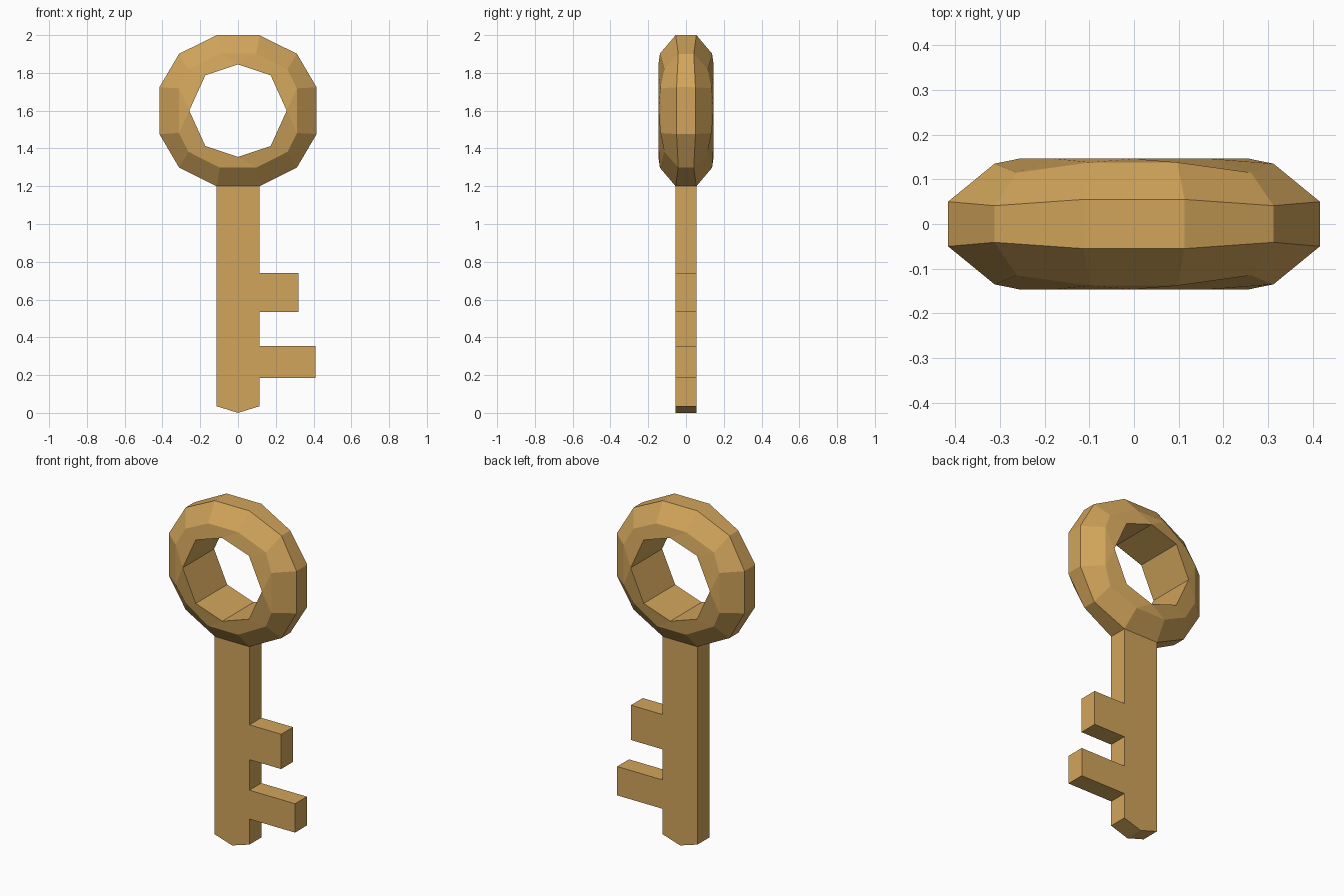
import bpy, bmesh

if "Cube" in bpy.data.objects:
    bpy.data.objects.remove(bpy.data.objects["Cube"])

brass = bpy.data.materials.new("brass")
brass.diffuse_color = (0.64, 0.375, 0.105, 1)
brass.use_nodes = True
brass.node_tree.nodes["Principled BSDF"].inputs["Base Color"].default_value = brass.diffuse_color


def finish(name, bm):
    bmesh.ops.recalc_face_normals(bm, faces=bm.faces)
    mesh = bpy.data.meshes.new(name)
    bm.to_mesh(mesh)
    bm.free()
    mesh.materials.append(brass)
    obj = bpy.data.objects.new(name, mesh)
    bpy.context.collection.objects.link(obj)
    return obj


def plate(name, outline, half):
    """Extrude an x-z outline through the key's thickness."""
    bm = bmesh.new()
    face = bm.faces.new([bm.verts.new((x, -half, z)) for x, z in outline])
    ext = bmesh.ops.extrude_face_region(bm, geom=[face])
    moved = [g for g in ext["geom"] if isinstance(g, bmesh.types.BMVert)]
    bmesh.ops.translate(bm, verts=moved, vec=(0, 2 * half, 0))
    return finish(name, bm)


# Shank with pointed tip and two teeth
plate("shank_and_teeth", [
    (0, 0), (0.113, 0.035), (0.113, 0.185), (0.41, 0.185), (0.41, 0.355),
    (0.113, 0.355), (0.113, 0.535), (0.32, 0.535), (0.32, 0.74),
    (0.113, 0.74), (0.113, 1.2), (-0.113, 1.2), (-0.113, 0.035)], 0.055)

# Ring handle: 12-sided outside, 8-sided hole, bevelled rim
CZ = 1.6


def twelve(quarter):
    """Mirror three first-quadrant points (x, y, z) into a closed loop of 12."""
    q = list(quarter)
    loop = q + [(-x, y, z) for x, y, z in reversed(q)]
    return loop + [(-x, y, -z) for x, y, z in loop]


def ring_handle():
    bm = bmesh.new()
    outer = twelve([(0.416, 0.05, 0.124), (0.312, 0.041, 0.301), (0.113, 0.055, 0.4)])
    rim = twelve([(0.312, 0.135, 0.118), (0.262, 0.115, 0.218), (0.097, 0.138, 0.302)])
    hole = [(0.258, 0), (0.173, 0.187), (0, 0.245), (-0.173, 0.187),
            (-0.258, 0), (-0.173, -0.187), (0, -0.245), (0.173, -0.187)]
    sides = []
    for s in (-1, 1):
        o = [bm.verts.new((x, s * y, CZ + z)) for x, y, z in outer]
        r = [bm.verts.new((x, s * y, CZ + z)) for x, y, z in rim]
        h = [bm.verts.new((x, s * 0.146, CZ + z)) for x, z in hole]
        sides.append((o, h))
        for i in range(12):
            j = (i + 1) % 12
            bm.faces.new((o[i], o[j], r[j], r[i]))
            k = 2 * (i // 3)
            if i % 3 == 2:      # triangle meeting a hole corner
                bm.faces.new((r[i], r[j], h[(k + 2) % 8]))
            else:
                a = k + i % 3
                bm.faces.new((r[i], r[j], h[(a + 1) % 8], h[a]))
    # Outer band and hole wall
    for a, b in zip(*sides):
        n = len(a)
        for i in range(n):
            bm.faces.new((a[i], a[(i + 1) % n], b[(i + 1) % n], b[i]))
    return finish("ring_handle", bm)


ring_handle()
